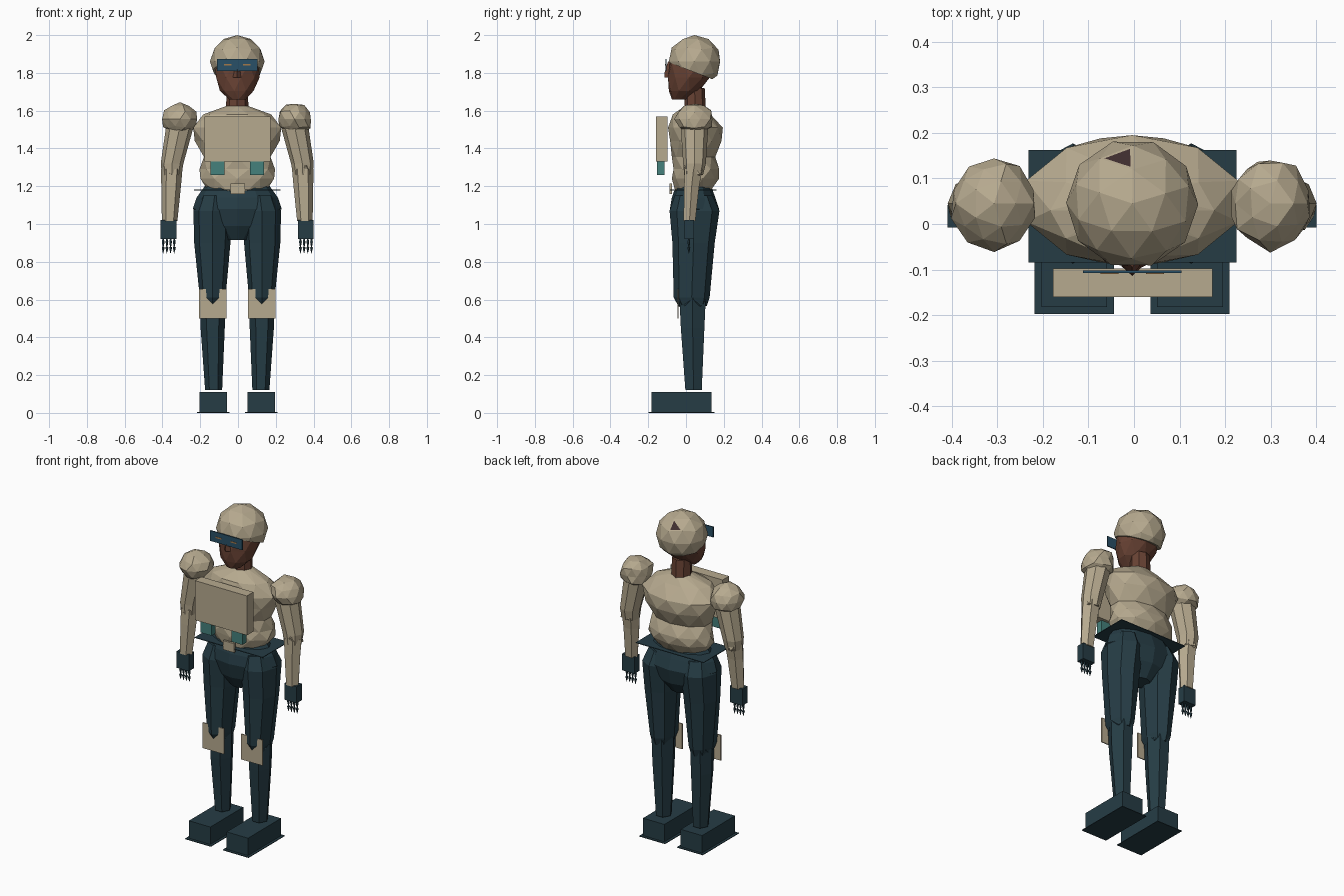
import bpy, bmesh, math, random
from mathutils import Vector, Matrix

if "Cube" in bpy.data.objects:
    bpy.data.objects.remove(bpy.data.objects["Cube"])

random.seed(4)
CX = -0.004  # body centre line


def mat(name, rgb):
    m = bpy.data.materials.new(name)
    m.diffuse_color = (*rgb, 1)
    m.use_nodes = True
    m.node_tree.nodes["Principled BSDF"].inputs["Base Color"].default_value = m.diffuse_color
    return m


CREAM = mat("cream", (0.47, 0.40, 0.275))
NAVY = mat("dark_navy", (0.019, 0.046, 0.060))
TEAL = mat("teal", (0.06, 0.22, 0.20))
BLUE = mat("visor_blue", (0.022, 0.08, 0.135))
SKIN = mat("brown_skin", (0.14, 0.055, 0.034))
HAIR = mat("dark_brown", (0.05, 0.027, 0.028))
AMBER = mat("amber", (0.36, 0.19, 0.07))


def finish(name, bm, *mats):
    bmesh.ops.recalc_face_normals(bm, faces=bm.faces)
    me = bpy.data.meshes.new(name)
    bm.to_mesh(me)
    bm.free()
    for m in mats:
        me.materials.append(m)
    ob = bpy.data.objects.new(name, me)
    bpy.context.collection.objects.link(ob)
    return ob


def box(name, x, y, z, m):
    """Box from (min, max) pairs."""
    bm = bmesh.new()
    bmesh.ops.create_cube(bm, size=1)
    for v in bm.verts:
        v.co = Vector([(a + b) / 2 + c * (b - a) for (a, b), c in zip((x, y, z), v.co)])
    return finish(name, bm, m)


def side_box(name, s, x, y, z, m):
    return box(name, sorted((CX + s * x[0], CX + s * x[1])), y, z, m)


def loft(name, rings, n, m, stagger=False):
    """Capped faceted tube; each ring is (z, cx, cy, rx, ry)."""
    bm = bmesh.new()
    loops = []
    for k, (z, cx, cy, rx, ry) in enumerate(rings):
        o = 0.5 * (k % 2) if stagger else 0
        loops.append([bm.verts.new((cx + rx * math.cos((i + o) * math.tau / n),
                                    cy + ry * math.sin((i + o) * math.tau / n), z))
                      for i in range(n)])
    for k, (a, b) in enumerate(zip(loops, loops[1:])):
        for i in range(n):
            j = (i + 1) % n
            if not stagger:
                bm.faces.new((a[i], a[j], b[j], b[i]))
            elif k % 2 == 0:
                bm.faces.new((a[i], a[j], b[i]))
                bm.faces.new((a[j], b[j], b[i]))
            else:
                bm.faces.new((a[i], b[j], b[i]))
                bm.faces.new((a[i], a[j], b[j]))
    bm.faces.new(loops[0])
    bm.faces.new(loops[-1])
    return finish(name, bm, m)


def lump(name, c, r, m, sub=2, jitter=0.0):
    """Faceted ball with slightly uneven points."""
    bm = bmesh.new()
    bmesh.ops.create_icosphere(bm, subdivisions=sub, radius=1)
    for v in bm.verts:
        k = 1 + random.uniform(-jitter, jitter)
        v.co = Vector([c[i] + v.co[i] * r[i] * k for i in range(3)])
    return finish(name, bm, m)


# Torso: pinched between belly and chest
loft("torso", [(1.17, CX, .035, .15, .095), (1.24, CX, .05, .205, .125),
               (1.29, CX, .055, .20, .127), (1.355, CX, .04, .185, .115),
               (1.44, CX, .052, .225, .143), (1.51, CX, .05, .245, .145),
               (1.58, CX, .03, .18, .105), (1.625, CX, .045, .06, .05)], 10, CREAM, True)

# Hips and belt
loft("hips", [(.915, CX, .04, .06, .06), (.99, CX, .045, .14, .11),
              (1.08, CX, .045, .235, .13), (1.14, CX, .04, .215, .115),
              (1.21, CX, .04, .165, .09)], 12, NAVY)
box("belt_plate", (-.232, .225), (-.085, .162), (1.178, 1.182), NAVY)
box("buckle", (-.04, .036), (-.088, -.075), (1.16, 1.215), CREAM)

# Chest pack and pouches
box("chest_pack", (-.178, .172), (-.16, -.098), (1.33, 1.57), CREAM)
for s in (-1, 1):
    side_box("pouch", s, (.067, .141), (-.153, -.115), (1.26, 1.33), TEAL)

for s in (-1, 1):
    # Legs
    def at(x):
        return CX + s * x
    loft("thigh", [(.565, at(.13), .035, .055, .075), (.61, at(.13), .03, .068, .095),
                   (.9, at(.132), .04, .096, .112), (1.07, at(.13), .045, .102, .132),
                   (1.15, at(.12), .04, .08, .10)], 8, NAVY)
    loft("shin", [(.12, at(.125), .04, .045, .05), (.45, at(.13), .035, .064, .072),
                  (.60, at(.13), .035, .066, .08)], 6, NAVY)
    lump("knee", (at(.13), .035, .585), (.07, .085, .045), NAVY, 1, .1)
    side_box("knee_pad", s, (.058, .202), (-.046, -.040), (.50, .655), CREAM)
    side_box("boot", s, (.055, .199), (-.182, .135), (.004, .11), NAVY)
    side_box("sole", s, (.04, .214), (-.198, .15), (0, .004), NAVY)

    # Arms
    lump("shoulder", (at(.303), .045, 1.555), (.094, .10, .085), CREAM, 2, .08)
    loft("upper_arm", [(1.26, at(.347), .04, .052, .05), (1.32, at(.345), .045, .06, .06),
                       (1.5, at(.307), .045, .072, .072), (1.58, at(.30), .045, .06, .06)],
         8, CREAM)
    lump("elbow", (at(.347), .042, 1.285), (.058, .06, .05), CREAM, 1, .1)
    loft("forearm", [(1.015, at(.358), .018, .041, .036), (1.2, at(.35), .03, .052, .046),
                     (1.29, at(.347), .04, .057, .054)], 6, CREAM)
    side_box("hand", s, (.322, .405), (-.008, .042), (.92, 1.02), NAVY)
    for i in range(4):
        x = at(.334 + i * .0195)
        loft("finger", [(.845, x, .015, .001, .001), (.876, x, .015, .009, .009),
                        (.879, x, .015, .003, .003), (.905, x, .015, .008, .008),
                        (.922, x, .015, .004, .004)], 5, NAVY)

# Neck, head and nose
loft("neck", [(1.59, CX, .05, .06, .056), (1.72, CX, .045, .056, .054)], 8, SKIN)
loft("head", [(1.66, CX, -.035, .045, .04), (1.705, CX, -.01, .092, .082),
              (1.775, CX, .015, .118, .112), (1.85, CX, .03, .122, .122),
              (1.93, CX, .04, .09, .09)], 9, SKIN, True)
loft("nose", [(1.775, CX, -.092, .024, .022), (1.80, CX, -.09, .018, .024),
              (1.86, CX, -.085, .008, .01)], 4, SKIN)

# Cap: ball cut along a sloping plane, one inset patch at the upper back
bm = bmesh.new()
bmesh.ops.create_icosphere(bm, subdivisions=2, radius=1,
                           matrix=Matrix.Rotation(.3, 4, "Z"))
for v in bm.verts:
    v.co = Vector((CX + v.co.x * .145, .045 + v.co.y * .142, 1.86 + v.co.z * .14))
bmesh.ops.bisect_plane(bm, geom=bm.verts[:] + bm.edges[:] + bm.faces[:],
                       plane_co=(0, .04, 1.805), plane_no=(0, .36, .93), clear_inner=True)
bmesh.ops.holes_fill(bm, edges=[e for e in bm.edges if e.is_boundary], sides=0)
bm.normal_update()
aim = Vector((-.2, .75, .63)).normalized()
patch = max(bm.faces, key=lambda f: f.normal.dot(aim))
bmesh.ops.inset_individual(bm, faces=[patch], thickness=.011)
patch.material_index = 1
finish("cap", bm, CREAM, HAIR)

# Visor with two narrow slits
box("visor", (-.112, .104), (-.108, -.102), (1.81, 1.873), BLUE)
for s in (-1, 1):
    side_box("visor_slit", s, (.03, .07), (-.110, -.107), (1.838, 1.846), AMBER)
